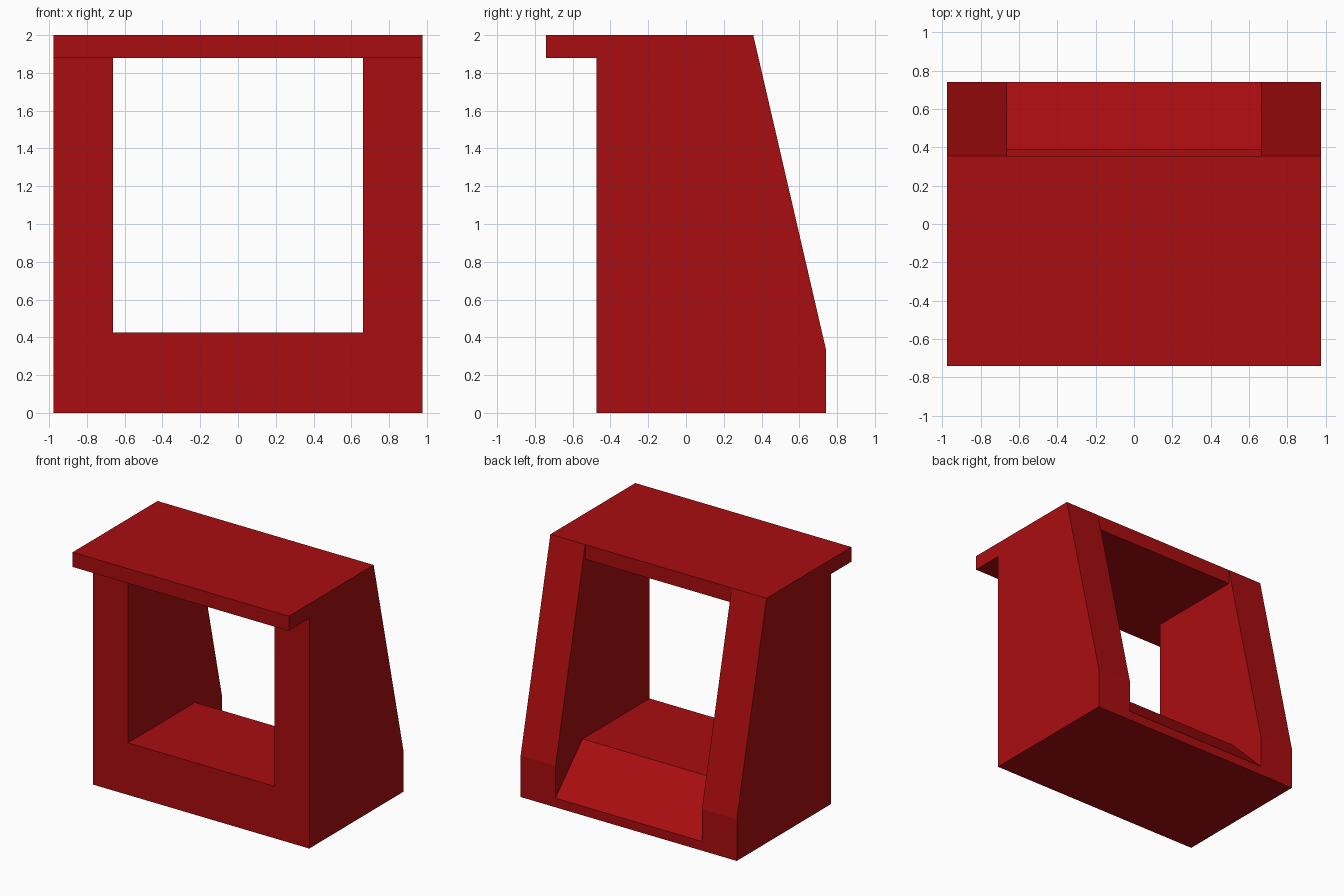
import bpy, bmesh

if "Cube" in bpy.data.objects:
    bpy.data.objects.remove(bpy.data.objects["Cube"])


def extrude_profile(name, points, half_width):
    """Solid made from a (y, z) side profile, centred on x = 0."""
    bm = bmesh.new()
    face = bm.faces.new([bm.verts.new((-half_width, y, z)) for y, z in points])
    ext = bmesh.ops.extrude_face_region(bm, geom=[face])
    verts = [v for v in ext["geom"] if isinstance(v, bmesh.types.BMVert)]
    bmesh.ops.translate(bm, verts=verts, vec=(2 * half_width, 0, 0))
    bmesh.ops.recalc_face_normals(bm, faces=bm.faces)
    mesh = bpy.data.meshes.new(name)
    bm.to_mesh(mesh)
    bm.free()
    obj = bpy.data.objects.new(name, mesh)
    bpy.context.collection.objects.link(obj)
    return obj


# Housing: sloped back, overhanging top lip
housing = extrude_profile("housing_frame", [
    (-0.475, 0), (0.74, 0), (0.74, 0.34), (0.356, 2),
    (-0.74, 2), (-0.74, 1.88), (-0.475, 1.88)], 0.977)

# Opening: flat floor with a ramp at the back, roof left as a slab
opening = extrude_profile("opening_cutter", [
    (-0.6, 0.425), (0.39, 0.425), (0.74, 0.075), (0.9, 0.075),
    (0.9, 2.2), (0.355, 2.2), (0.355, 1.88), (-0.6, 1.88)], 0.662)
opening.hide_render = True

cut = housing.modifiers.new("opening", "BOOLEAN")
cut.operation = "DIFFERENCE"
cut.solver = "EXACT"
cut.object = opening

# Bake the cut and discard the cutter
graph = bpy.context.evaluated_depsgraph_get()
housing.data = bpy.data.meshes.new_from_object(housing.evaluated_get(graph))
housing.modifiers.clear()
bpy.data.objects.remove(opening)

# Dark red paint
red = bpy.data.materials.new("red_paint")
red.diffuse_color = (0.4, 0.004, 0.005, 1)
red.use_nodes = True
red.node_tree.nodes["Principled BSDF"].inputs["Base Color"].default_value = red.diffuse_color
housing.data.materials.clear()
housing.data.materials.append(red)
